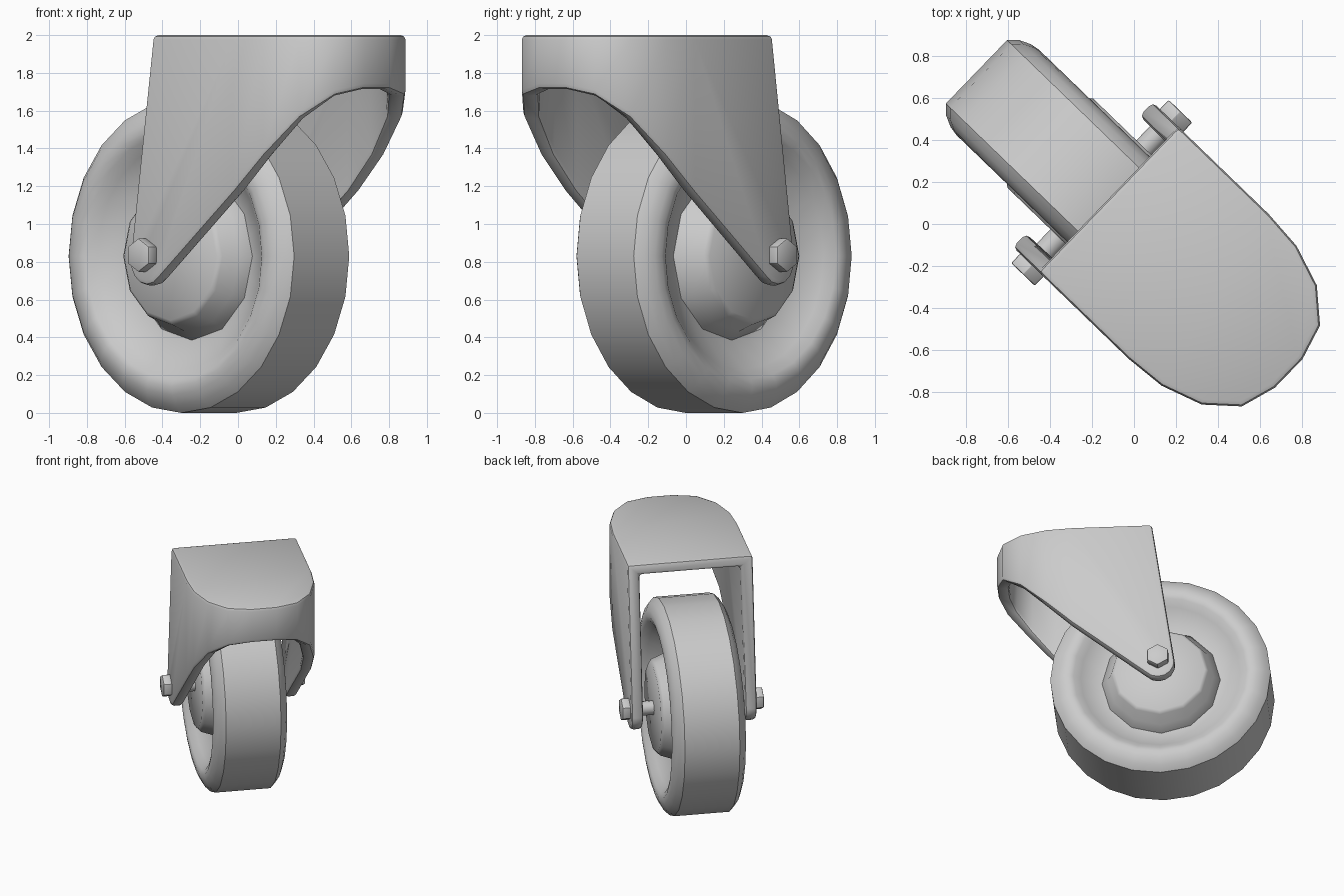
import bpy, bmesh, math
from mathutils import Matrix

if "Cube" in bpy.data.objects:
    bpy.data.objects.remove(bpy.data.objects["Cube"])

YAW = math.radians(-44)      # the caster is swivelled; local +x is its front, y its axle
AXLE_X, AXLE_Z = -0.214, 0.83
HALF_W, WALL = 0.48, 0.09

grey = bpy.data.materials.new("grey metal")
grey.use_nodes = True
grey.diffuse_color = (0.6, 0.6, 0.6, 1)
grey.node_tree.nodes["Principled BSDF"].inputs["Base Color"].default_value = grey.diffuse_color


def finish(name, bm, angle=40, bevel=0, solid=0):
    """Turn a bmesh into a turned, smoothed object with its modifiers applied."""
    bmesh.ops.remove_doubles(bm, verts=bm.verts, dist=0.0005)
    bmesh.ops.recalc_face_normals(bm, faces=bm.faces)
    mesh = bpy.data.meshes.new(name)
    bm.to_mesh(mesh)
    bm.free()
    mesh.materials.append(grey)
    ob = bpy.data.objects.new(name, mesh)
    bpy.context.collection.objects.link(ob)
    ob.rotation_euler.z = YAW
    bpy.ops.object.select_all(action='DESELECT')
    ob.select_set(True)
    bpy.context.view_layer.objects.active = ob
    if solid:
        m = ob.modifiers.new("thickness", 'SOLIDIFY')
        m.thickness, m.offset, m.use_even_offset = solid, -1, True
        bpy.ops.object.modifier_apply(modifier=m.name)
    if bevel:
        m = ob.modifiers.new("rounding", 'BEVEL')
        m.width, m.segments, m.angle_limit = bevel, 2, math.radians(40)
        bpy.ops.object.modifier_apply(modifier=m.name)
    bpy.ops.object.shade_smooth_by_angle(angle=math.radians(angle))
    return ob


def lathe(name, profile, sides, angle=40, closed=False):
    """Revolve (radius, y) points, mirrored across y = 0, about the axle."""
    pts = profile + [(r, -y) for r, y in reversed(profile)]
    bm = bmesh.new()
    verts = [bm.verts.new((AXLE_X, y, AXLE_Z + r)) for r, y in pts]
    edges = [bm.edges.new(p) for p in zip(verts, verts[1:])]
    if closed:
        edges.append(bm.edges.new((verts[-1], verts[0])))
    bmesh.ops.spin(bm, geom=verts + edges, cent=(AXLE_X, 0, AXLE_Z), axis=(0, 1, 0),
                   angle=math.tau, steps=sides, use_duplicate=False)
    return finish(name, bm, angle)


# Fork bracket: D-shaped top, curved front wall and two tapering side plates
front = [(0.43, 0.48, 1.17), (0.63, 0.463, 1.36), (0.83, 0.395, 1.56),
         (0.974, 0.268, 1.68), (1.025, 0.095, 1.715)]
tip = [(AXLE_X + 0.125 * math.cos(a), AXLE_Z - 0.03 + 0.125 * math.sin(a))
       for a in [math.radians(d) for d in (-40, -65, -90, -115, -140, -165, -185)]]
bm = bmesh.new()
rim = front + [(x, -y, z) for x, y, z in reversed(front)]
top = [(-0.17, HALF_W)] + [p[:2] for p in rim] + [(-0.17, -HALF_W)]
bm.faces.new([bm.verts.new((x, y, 2)) for x, y in top])
for (x0, y0, z0), (x1, y1, z1) in zip(rim, rim[1:]):
    bm.faces.new([bm.verts.new(c) for c in
                  ((x0, y0, 2), (x1, y1, 2), (x1, y1, z1), (x0, y0, z0))])
for s in (1, -1):
    outline = [(-0.17, 2), (0.43, 2), (0.43, 1.17)] + tip
    bm.faces.new([bm.verts.new((x, s * HALF_W, z)) for x, z in outline])
finish("fork_bracket", bm, bevel=0.025, solid=WALL)

# Tyre with rounded shoulders and a dished side
lathe("tyre", [(0.40, 0.13), (0.45, 0.13), (0.60, 0.225), (0.65, 0.27), (0.69, 0.283),
               (0.735, 0.275), (0.79, 0.25), (0.83, 0.21)], 24, closed=True)

# Raised hub disc
lathe("hub", [(0, 0.295), (0.34, 0.295), (0.365, 0.275), (0.40, 0.18), (0.45, 0.125)], 12, 50)

# Axle rod
lathe("axle", [(0, 0.5), (0.055, 0.5)], 12)

# Hexagonal bolt heads
for name, s in (("left_bolt_head", 1), ("right_bolt_head", -1)):
    bm = bmesh.new()
    place = (Matrix.Translation((AXLE_X, s * 0.508, AXLE_Z + 0.005))
             @ Matrix.Rotation(math.pi / 2, 4, 'X') @ Matrix.Rotation(math.pi / 2, 4, 'Z'))
    bmesh.ops.create_cone(bm, cap_ends=True, segments=6, radius1=0.09, radius2=0.09,
                          depth=0.065, matrix=place)
    # Hexagon corners point up and down
    lo = min(v.co.z for v in bm.verts)
    if abs(lo - (AXLE_Z + 0.005 - 0.09)) > 0.005:
        bmesh.ops.rotate(bm, verts=bm.verts, cent=(AXLE_X, 0, AXLE_Z + 0.005),
                         matrix=Matrix.Rotation(math.pi / 6, 3, 'Y'))
    finish(name, bm, 30, bevel=0.008)
